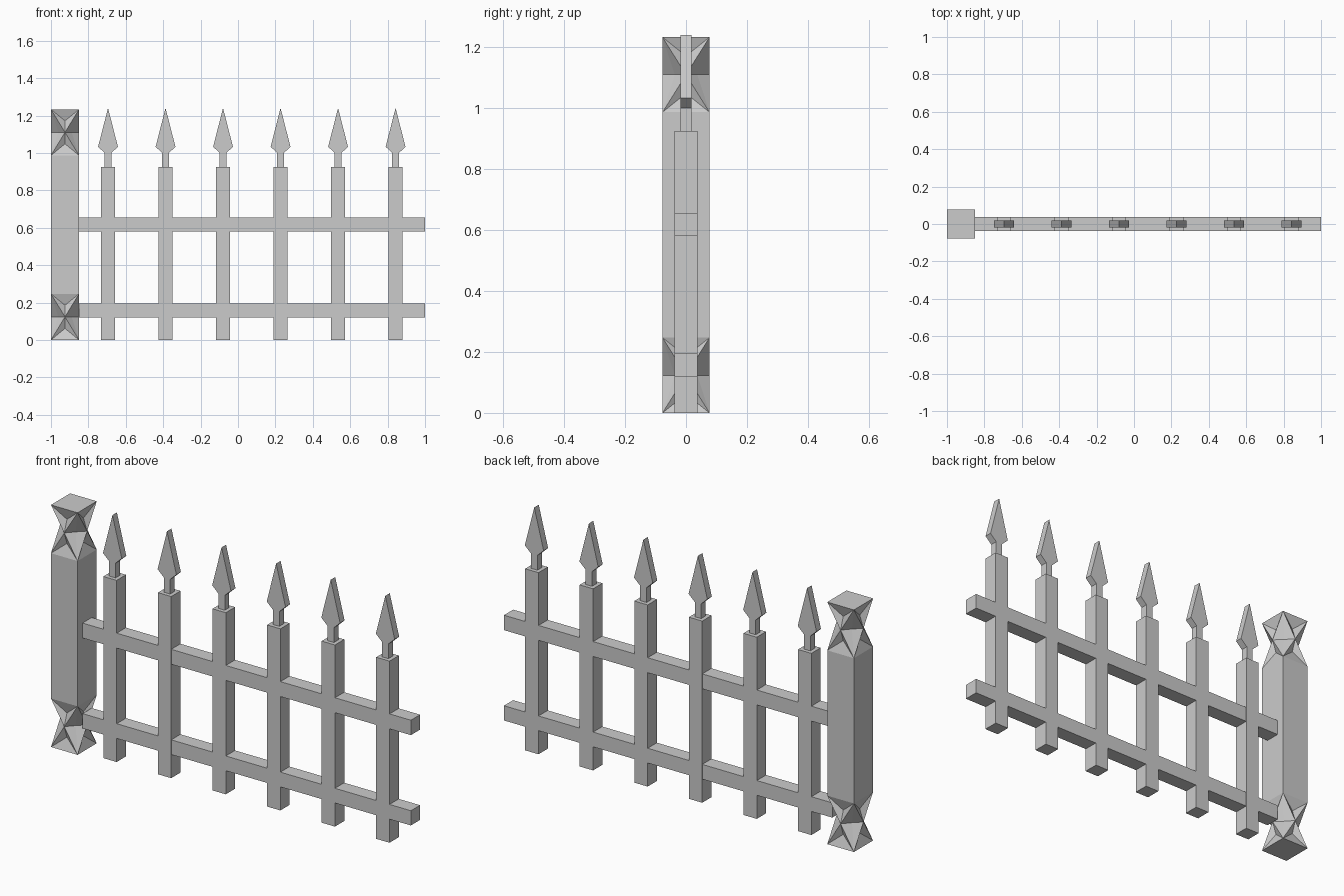
import bpy, bmesh
from mathutils import Vector

if "Cube" in bpy.data.objects:
    bpy.data.objects.remove(bpy.data.objects["Cube"])


def finish(name, bm):
    bmesh.ops.recalc_face_normals(bm, faces=bm.faces)
    me = bpy.data.meshes.new(name)
    bm.to_mesh(me)
    bm.free()
    ob = bpy.data.objects.new(name, me)
    bpy.context.collection.objects.link(ob)
    return ob


def box(name, x0, x1, y0, y1, z0, z1):
    bm = bmesh.new()
    bmesh.ops.create_cube(bm, size=1)
    for v in bm.verts:
        v.co = Vector((x1 if v.co.x > 0 else x0,
                       y1 if v.co.y > 0 else y0,
                       z1 if v.co.z > 0 else z0))
    return finish(name, bm)


def prism(name, profile, x, depth):
    # symmetric half profile (x, z) extruded along y
    pts = profile + [(-px, pz) for px, pz in reversed(profile) if px > 0]
    bm = bmesh.new()
    face = bm.faces.new([bm.verts.new((x + px, -depth, pz)) for px, pz in pts])
    new = bmesh.ops.extrude_face_region(bm, geom=[face])["geom"]
    verts = [g for g in new if isinstance(g, bmesh.types.BMVert)]
    bmesh.ops.translate(bm, verts=verts, vec=(0, 2 * depth, 0))
    return finish(name, bm)


PX, HX, HY = -0.925, 0.075, 0.077


def faceted_block(name, z0, z1):
    # block with cut-in corners and star-shaped sides
    bm = bmesh.new()
    zm, rise = (z0 + z1) / 2, (z1 - z0) * 0.25

    def vert(u, w, z):
        return bm.verts.new((PX + u * HX, w * HY, z))

    corners = [(-1, -1), (1, -1), (1, 1), (-1, 1)]
    top = [vert(u, w, z1) for u, w in corners]
    low = [vert(u, w, z0) for u, w in corners]
    notch = [vert(u * 0.48, w * 0.48, zm) for u, w in corners]
    bm.faces.new(top)
    bm.faces.new(low)
    for i in range(4):
        j = (i + 1) % 4
        u = (corners[i][0] + corners[j][0]) / 2
        w = (corners[i][1] + corners[j][1]) / 2
        mid = vert(u, w, zm)
        for ring, s in ((top, 1), (low, -1)):
            dip = vert(u * 0.72, w * 0.72, zm + s * rise)
            a, b = ring[i], ring[j]
            for tri in ((a, b, dip), (a, dip, mid), (b, mid, dip),
                        (a, mid, notch[i]), (b, notch[j], mid)):
                bm.faces.new(tri)
    return finish(name, bm)


# Post
box("post_shaft", PX - HX, PX + HX, -HY, HY, 0.247, 0.987)
faceted_block("post_base", 0, 0.247)
faceted_block("post_cap", 0.987, 1.233)

# Rails
for name, z0, z1 in (("lower_rail", 0.12, 0.195), ("upper_rail", 0.58, 0.656)):
    box(name, -0.85, 1.0, -0.037, 0.037, z0, z1)

# Pickets with spear tips
tip = [(0.018, 0.925), (0.018, 1.0), (0.053, 1.033), (0, 1.24)]
for i in range(6):
    x = -0.695 + i * 0.3075
    box(f"picket_{i + 1}", x - 0.0375, x + 0.0375, -0.0375, 0.0375, 0, 0.925)
    prism(f"spear_tip_{i + 1}", tip, x, 0.018)
